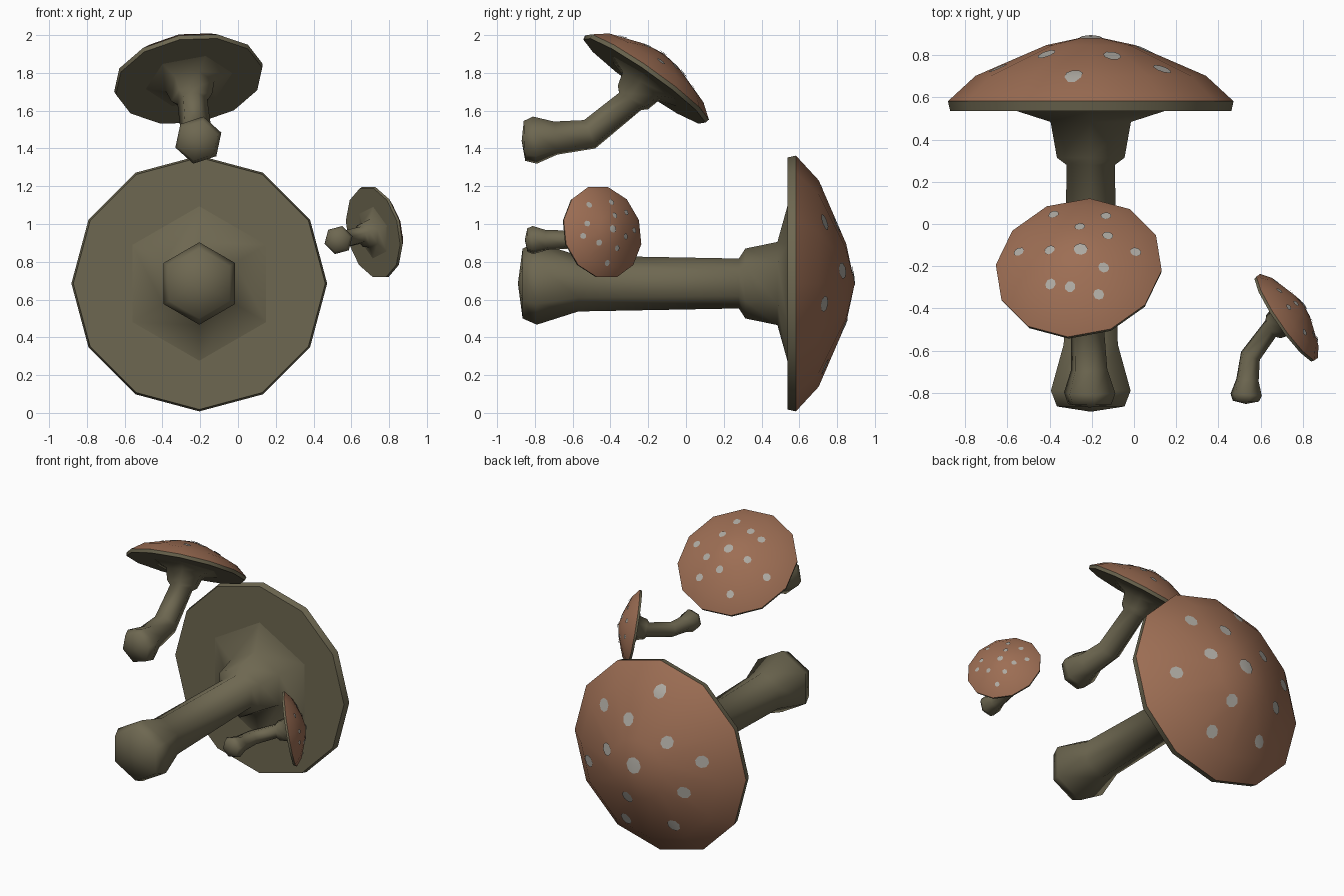
import bpy, bmesh, math
from mathutils import Vector
from mathutils.bvhtree import BVHTree

if "Cube" in bpy.data.objects:
    bpy.data.objects.remove(bpy.data.objects["Cube"])


def material(name, rgb):
    m = bpy.data.materials.new(name)
    m.diffuse_color = (*rgb, 1)
    m.use_nodes = True
    m.node_tree.nodes["Principled BSDF"].inputs["Base Color"].default_value = m.diffuse_color
    return m


STEM = material("olive_stem", (0.155, 0.137, 0.082))
CAP = material("brown_cap", (0.335, 0.155, 0.088))
SPOT = material("pale_spot", (0.42, 0.40, 0.36))


def frame(axis):
    # axis, an "up" vector across it, and a sideways vector
    a = Vector(axis).normalized()
    z = Vector((0, 0, 1))
    u = (z - a * a.dot(z)).normalized()
    return a, u, a.cross(u)


def ring(bm, c, axis, r, n, turn):
    _, u, s = frame(axis)
    t = [math.radians(turn) + 2 * math.pi * i / n for i in range(n)]
    return [bm.verts.new(c + (u * math.cos(k) + s * math.sin(k)) * r) for k in t]


def loft(bm, stations, n, turn):
    # stations: (centre, axis, radius); radius 0 gives a single point
    rows = [[bm.verts.new(c)] if r == 0 else ring(bm, c, a, r, n, turn)
            for c, a, r in stations]
    for A, B in zip(rows, rows[1:]):
        for i in range(n):
            j = (i + 1) % n
            if len(A) == 1:
                bm.faces.new((A[0], B[j], B[i]))
            elif len(B) == 1:
                bm.faces.new((A[i], A[j], B[0]))
            else:
                bm.faces.new((A[i], A[j], B[j], B[i]))
    bmesh.ops.recalc_face_normals(bm, faces=bm.faces)


def finish(bm, name, mats, angle):
    me = bpy.data.meshes.new(name)
    bm.to_mesh(me)
    bm.free()
    for m in mats:
        me.materials.append(m)
    me.polygons.foreach_set("use_smooth", [True] * len(me.polygons))
    me.set_sharp_from_angle(angle=math.radians(angle))
    ob = bpy.data.objects.new(name, me)
    bpy.context.collection.objects.link(ob)


# cap profile for unit radius: (height along axis, radius)
PROFILE = [(-0.067, 0), (-0.067, 0.985), (0, 1), (0.178, 0.807), (0.393, 0.311), (0.46, 0)]


def mushroom(name, path, centre, axis, R, flat, neck, spots, turn):
    C = Vector(centre)
    a, u, s = frame(axis)

    # stem: foot and shaft along the path, then collar flaring into the cap
    pts = [Vector(p) for p, r in path] + [C - a * d for d, r in neck]
    radii = [r for p, r in path] + [r for d, r in neck]
    st = []
    for i, p in enumerate(pts):
        if i >= len(path):
            t = a
        else:
            t = (pts[min(i + 1, len(pts) - 1)] - p).normalized()
            if i:
                t = t + (p - pts[i - 1]).normalized()
        st.append((p, t, radii[i]))
    bm = bmesh.new()
    loft(bm, st, 6, turn)
    finish(bm, name + "_stem", [STEM], 70)

    # cap: dome is brown, lip and underside are stem coloured
    bm = bmesh.new()
    loft(bm, [(C + a * h * R * flat, a, r * R) for h, r in PROFILE], 12, turn)
    for f in bm.faces:
        f.material_index = int((f.calc_center_median() - C).dot(a) > 0)
    tree = BVHTree.FromBMesh(bm)
    finish(bm, name + "_cap", [STEM, CAP], 45)

    # spots: thin plates draped over the dome
    bm = bmesh.new()
    for x, y in spots:
        size = 0.083 if math.hypot(x, y) < 0.1 else 0.064

        def drape(px, py):
            o = C + a * R + (s * px + u * py) * R
            hit = tree.ray_cast(o, -a)[0]
            return bm.verts.new(hit + a * 0.006)
        mid = drape(x, y)
        rim = [drape(x + size * math.cos(k * math.pi / 4 + x), y + size * math.sin(k * math.pi / 4 + x))
               for k in range(8)]
        for i in range(8):
            f = bm.faces.new((mid, rim[i], rim[(i + 1) % 8]))
            f.normal_update()
            if f.normal.dot(a) < 0:
                f.normal_flip()
    finish(bm, name + "_spots", [SPOT], 45)


# large mushroom, lying straight along y
X, Z = -0.205, 0.685
mushroom("large_mushroom",
         [((X, -0.89, Z), 0), ((X, -0.865, Z), 0.185), ((X, -0.79, Z), 0.218), ((X, -0.57, Z), 0.148)],
         (X, 0.582, Z), (0, 1, 0), 0.677, 1.0,
         [(0.302, 0.132), (0.268, 0.185), (0.098, 0.22), (0.045, 0.41)],
         [(-.12, .77), (.5, .48), (.15, .46), (-.31, .34), (-.65, .19), (.37, .1), (.68, -.16),
          (0, .06), (-.49, -.15), (.12, -.33), (.24, -.65), (-.33, -.56)], 0)

# medium mushroom, bent upwards
mushroom("medium_mushroom",
         [((-0.21, -0.87, 1.44), 0), ((-0.21, -0.855, 1.44), 0.108), ((-0.21, -0.80, 1.444), 0.128),
          ((-0.212, -0.69, 1.455), 0.09), ((-0.22, -0.51, 1.475), 0.083)],
         (-0.262, -0.207, 1.775), (-0.13, 0.57, 0.81), 0.40, 0.85,
         [(0.155, 0.08), (0.13, 0.11), (0.055, 0.132), (0.022, 0.235)],
         [(-.15, -.7), (.45, -.5), (.12, -.35), (-.65, -.28), (-.29, -.1), (.42, -.15), (.07, .02),
          (.7, .1), (.29, .3), (-.37, .34), (-.15, .45), (.16, .61)], 12)

# small mushroom, bent sideways
mushroom("small_mushroom",
         [((0.53, -0.853, 0.915), 0), ((0.53, -0.84, 0.915), 0.064), ((0.532, -0.81, 0.915), 0.077),
          ((0.538, -0.74, 0.915), 0.055), ((0.552, -0.625, 0.918), 0.05)],
         (0.726, -0.442, 0.957), (0.80, 0.55, 0.17), 0.25, 0.85,
         [(0.096, 0.048), (0.08, 0.067), (0.034, 0.08), (0.0137, 0.145)],
         [(.42, .55), (-.14, .6), (-.12, .3), (.55, .14), (0, 0), (-.36, -.15), (.66, -.12),
          (.33, -.28), (-.12, -.4), (.1, -.7), (-.67, 0), (-.5, .38)], 15)
